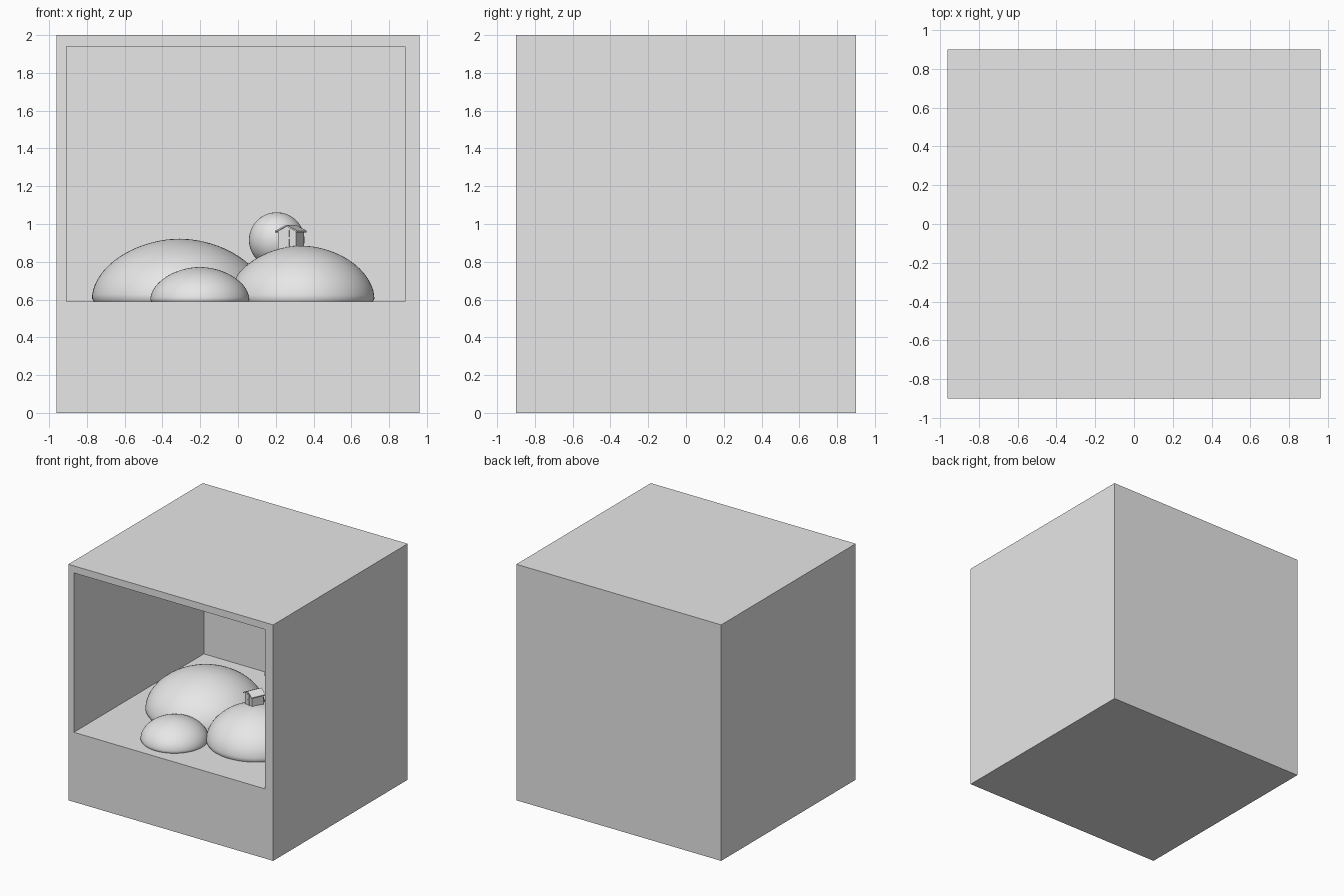
import bpy, bmesh, math
from mathutils import Matrix, Vector

cube = bpy.data.objects.get("Cube")
if cube:
    bpy.data.objects.remove(cube, do_unlink=True)

grey = bpy.data.materials.new("plain_grey")
grey.use_nodes = True
grey.diffuse_color = (0.8, 0.8, 0.8, 1)
grey.node_tree.nodes["Principled BSDF"].inputs["Base Color"].default_value = (0.8, 0.8, 0.8, 1)

FLOOR = 0.59


def finish(bm, name, matrix=Matrix(), smooth=False):
    bmesh.ops.recalc_face_normals(bm, faces=bm.faces)
    for face in bm.faces:
        face.smooth = smooth
    mesh = bpy.data.meshes.new(name)
    bm.to_mesh(mesh)
    bm.free()
    mesh.materials.append(grey)
    obj = bpy.data.objects.new(name, mesh)
    obj.matrix_world = matrix
    bpy.context.collection.objects.link(obj)
    return obj


def box(name, lo, hi, matrix=Matrix()):
    lo, hi = Vector(lo), Vector(hi)
    bm = bmesh.new()
    bmesh.ops.create_cube(bm, size=1)
    bmesh.ops.scale(bm, vec=hi - lo, verts=bm.verts)
    bmesh.ops.translate(bm, vec=(lo + hi) / 2, verts=bm.verts)
    return finish(bm, name, matrix)


def prism(name, outline, y0, y1, matrix=Matrix()):
    """Extrude an x-z outline along y."""
    bm = bmesh.new()
    face = bm.faces.new([bm.verts.new((x, y0, z)) for x, z in outline])
    out = bmesh.ops.extrude_face_region(bm, geom=[face])
    verts = [v for v in out["geom"] if isinstance(v, bmesh.types.BMVert)]
    bmesh.ops.translate(bm, vec=(0, y1 - y0, 0), verts=verts)
    return finish(bm, name, matrix)


# Display case: solid block with a deep recess open to the front
bm = bmesh.new()
bmesh.ops.create_cube(bm, size=2)
for v in bm.verts:
    v.co = (v.co.x * 0.96, v.co.y * 0.9, v.co.z + 1)
bm.normal_update()
front = min(bm.faces, key=lambda f: f.calc_center_median().y)
bmesh.ops.inset_region(bm, faces=[front], thickness=0.05)
for v in front.verts:
    v.co.x = 0.885 if v.co.x > 0 else -0.908
    v.co.z = 1.94 if v.co.z > 1 else FLOOR
out = bmesh.ops.extrude_face_region(bm, geom=[front])
for v in out["geom"]:
    if isinstance(v, bmesh.types.BMVert):
        v.co.y = 0.84
if front.is_valid:
    bmesh.ops.delete(bm, geom=[front], context="FACES_ONLY")
finish(bm, "display_case")


# Rounded hills, slightly tucked in at the foot
def hill(name, x, y, radius, height):
    steps, power, lip = 20, 2 / 1.88, 0.05
    profile = [(0.98, 0)]
    for i in range(steps + 1):
        a = math.pi / 2 * i / steps
        r = max(math.cos(a), 0) ** power
        profile.append((r, lip + (1 - lip) * math.sin(a) ** power))
    bm = bmesh.new()
    verts = [bm.verts.new((r * radius, 0, z * height)) for r, z in profile]
    edges = [bm.edges.new(pair) for pair in zip(verts, verts[1:])]
    bmesh.ops.spin(bm, geom=verts + edges, cent=(0, 0, 0), axis=(0, 0, 1),
                   angle=math.tau, steps=64)
    bmesh.ops.remove_doubles(bm, verts=bm.verts, dist=0.0005)
    finish(bm, name, Matrix.Translation((x, y, FLOOR)), smooth=True)


hill("large_hill", -0.31, 0.01, 0.463, 0.332)
hill("house_hill", 0.335, -0.23, 0.387, 0.295)
hill("small_hill", -0.202, -0.56, 0.262, 0.182)

# Ball behind the house
bm = bmesh.new()
bmesh.ops.create_uvsphere(bm, u_segments=48, v_segments=24, radius=0.147)
finish(bm, "ball", Matrix.Translation((0.205, 0.32, 0.915)), smooth=True)

# Little gabled house, turned slightly to its right
place = Matrix.Translation((0.28, -0.18, 0.87)) @ Matrix.Rotation(math.radians(-24), 4, "Z")
W, L, EAVE, PEAK = 0.052, 0.052, 0.092, 0.118
prism("house_walls", [(-W, -0.02), (W, -0.02), (W, EAVE), (0, PEAK), (-W, EAVE)], -L, L, place)
slope = (PEAK - EAVE) / W
reach, thick = W + 0.012, 0.008
drop = PEAK - slope * reach
prism("house_roof", [(-reach, drop), (0, PEAK), (reach, drop), (reach, drop + thick),
                     (0, PEAK + thick), (-reach, drop + thick)], -L - 0.01, L + 0.01, place)
for name, bottom, top in (("house_window", 0.062, 0.098), ("house_door", 0.008, 0.05)):
    box(name, (-0.015, -L - 0.005, bottom), (0.015, -L, top), place)
